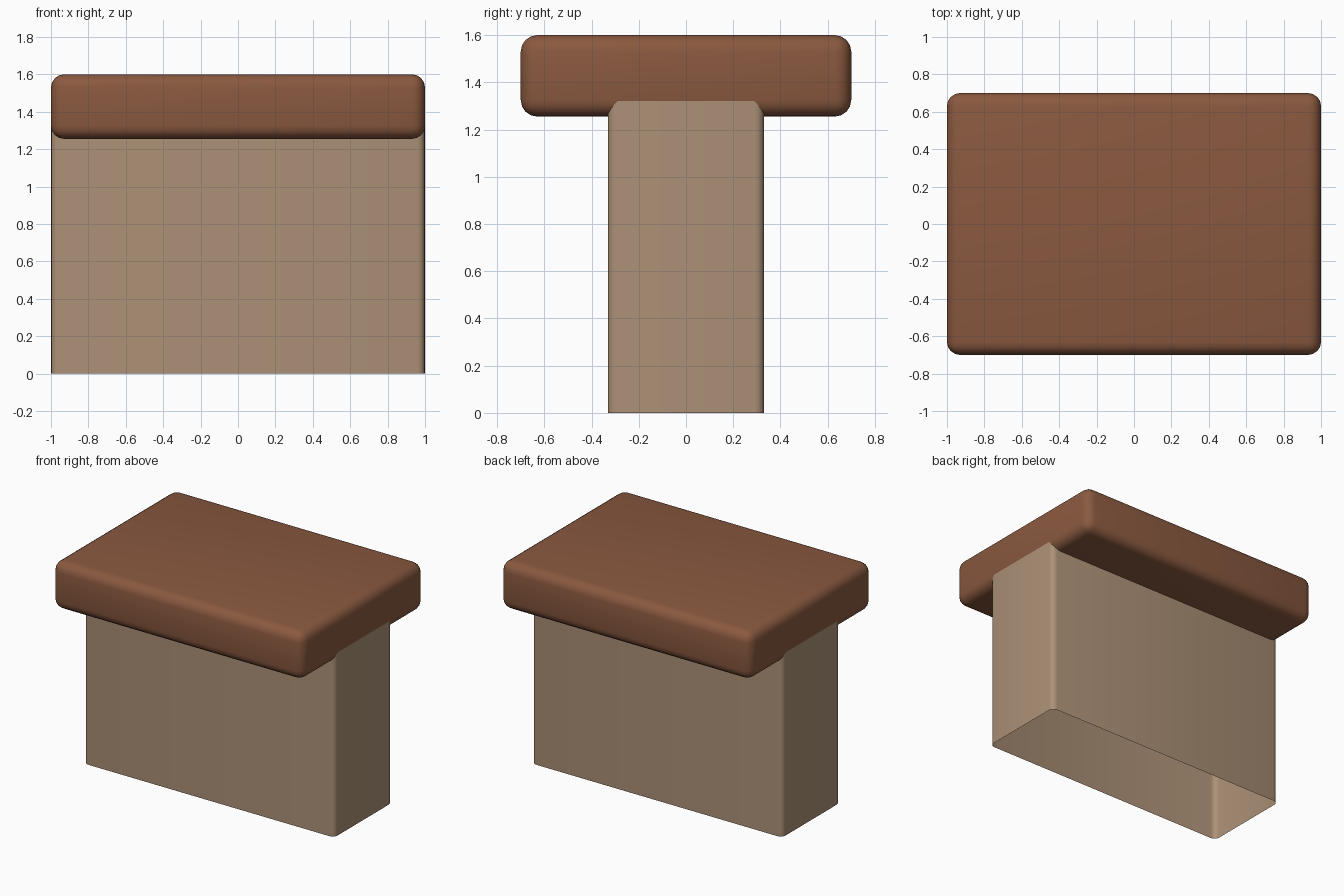
import bpy, bmesh, math

if "Cube" in bpy.data.objects:
    bpy.data.objects.remove(bpy.data.objects["Cube"])


def material(name, color):
    m = bpy.data.materials.new(name)
    m.diffuse_color = (*color, 1)
    m.use_nodes = True
    m.node_tree.nodes["Principled BSDF"].inputs["Base Color"].default_value = m.diffuse_color
    return m


def rounded_box(name, size, z0, radius, segments, mat, column=False):
    """Box with rounded edges; a column rounds only upright edges and has open ends."""
    bm = bmesh.new()
    bmesh.ops.create_cube(bm, size=1)
    for v in bm.verts:
        v.co = (v.co.x * size[0], v.co.y * size[1], (v.co.z + 0.5) * size[2] + z0)
    edges = list(bm.edges)
    if column:
        edges = [e for e in edges if abs(e.verts[0].co.z - e.verts[1].co.z) > 0.1]
    bmesh.ops.bevel(bm, geom=edges, offset=radius, segments=segments,
                    profile=0.5, affect='EDGES')
    if column:
        bm.normal_update()
        ends = [f for f in bm.faces if abs(f.normal.z) > 0.9]
        bmesh.ops.delete(bm, geom=ends, context='FACES')
    me = bpy.data.meshes.new(name)
    bm.to_mesh(me)
    bm.free()
    me.materials.append(mat)
    ob = bpy.data.objects.new(name, me)
    bpy.context.collection.objects.link(ob)
    bpy.ops.object.select_all(action='DESELECT')
    ob.select_set(True)
    bpy.context.view_layer.objects.active = ob
    bpy.ops.object.shade_smooth_by_angle(angle=math.radians(40))
    return ob


brown = material("reddish_brown", (0.254, 0.100, 0.050))
tan = material("warm_tan", (0.413, 0.283, 0.184))

# Thick rounded slab on top
rounded_box("top_slab", (2.0, 1.4, 0.345), 1.255, 0.07, 4, brown)

# Hollow pedestal, open underneath, running up into the slab's rounded edge
rounded_box("pedestal", (1.998, 0.662, 1.323), 0.0, 0.04, 4, tan, column=True)
